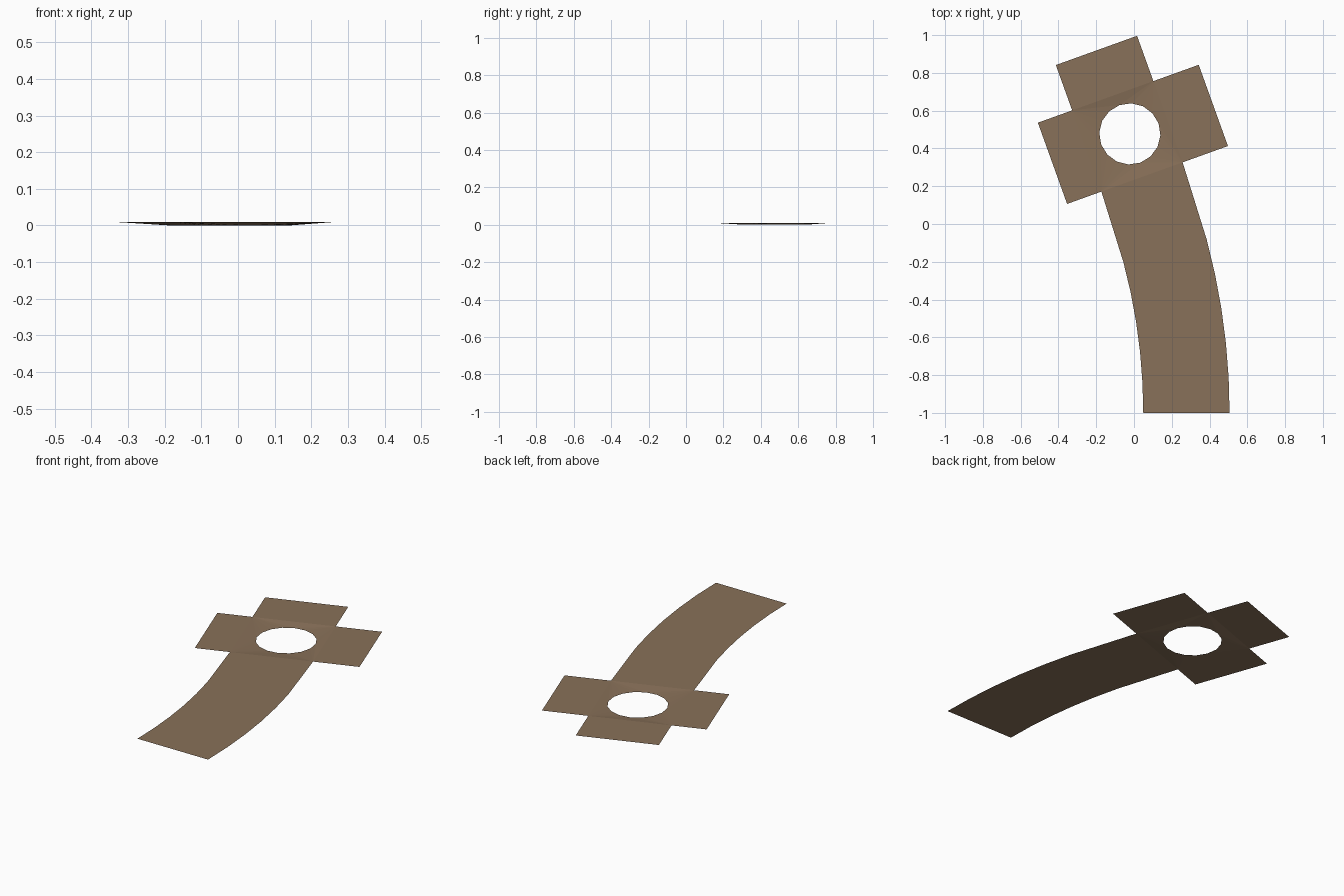
import bpy, math
from mathutils import Matrix, Vector

if "Cube" in bpy.data.objects:
    bpy.data.objects.remove(bpy.data.objects["Cube"])

Z = 0.009                      # height of the flat road surface
HALF = 0.2285                  # half road width
TILT = math.radians(19.8)      # rotation of the crossing
CENTRE = Vector((-0.035, 0.464, 0))
ROT = Matrix.Rotation(TILT, 3, 'Z')

brown = bpy.data.materials.new("dirt_brown")
brown.diffuse_color = (0.25, 0.165, 0.1, 1)
brown.use_nodes = True
brown.node_tree.nodes["Principled BSDF"].inputs["Base Color"].default_value = brown.diffuse_color


def make(name, verts, faces):
    me = bpy.data.meshes.new(name)
    me.from_pydata([tuple(v) for v in verts], [], faces)
    me.materials.append(brown)
    ob = bpy.data.objects.new(name, me)
    bpy.context.collection.objects.link(ob)
    return ob


def place(x, y, z=Z):
    return CENTRE + ROT @ Vector((x, y, z))


# crossing: square dipping slightly towards a 16-sided hole
corners = [place(-HALF, -HALF), place(HALF, -HALF), place(HALF, HALF), place(-HALF, HALF)]
hole = Vector((-0.022, 0.477, 0))
rim = []
for k in range(16):
    a = TILT + math.radians(-180 + 22.5 * k)
    rim.append(hole + 0.162 * Vector((math.cos(a), math.sin(a), 0)))
faces = []
for i in range(4):
    for j in range(4):
        k = 4 * i + j
        faces.append((i, 4 + (k + 1) % 16, 4 + k))
    faces.append((i, (i + 1) % 4, 4 + (4 * i + 4) % 16))
make("crossing", corners + rim, faces)

# three short road stubs
for name, turn, length in (("right_stub", 0, 0.255), ("back_stub", 90, 0.255), ("left_stub", 180, 0.193)):
    r = Matrix.Rotation(math.radians(turn), 3, 'Z')
    pts = [(HALF, -HALF), (HALF + length, -HALF), (HALF + length, HALF), (HALF, HALF)]
    local = [r @ Vector((x, y, 0)) for x, y in pts]
    make(name, [place(p.x, p.y) for p in local], [(0, 1, 2, 3)])

# long road: gentle bend, then a straight run to the crossing
STEPS, BEND, RADIUS = 5, math.radians(15), 3.31
verts = []
for s in range(STEPS + 1):
    a = BEND * s / STEPS
    for r in (RADIUS - HALF, RADIUS + HALF):
        verts.append((0.2775 - RADIUS + r * math.cos(a), -1 + r * math.sin(a), Z))
verts += [corners[0], corners[1]]
make("curved_road", verts,
     [(2 * s, 2 * s + 1, 2 * s + 3, 2 * s + 2) for s in range(STEPS + 1)])
